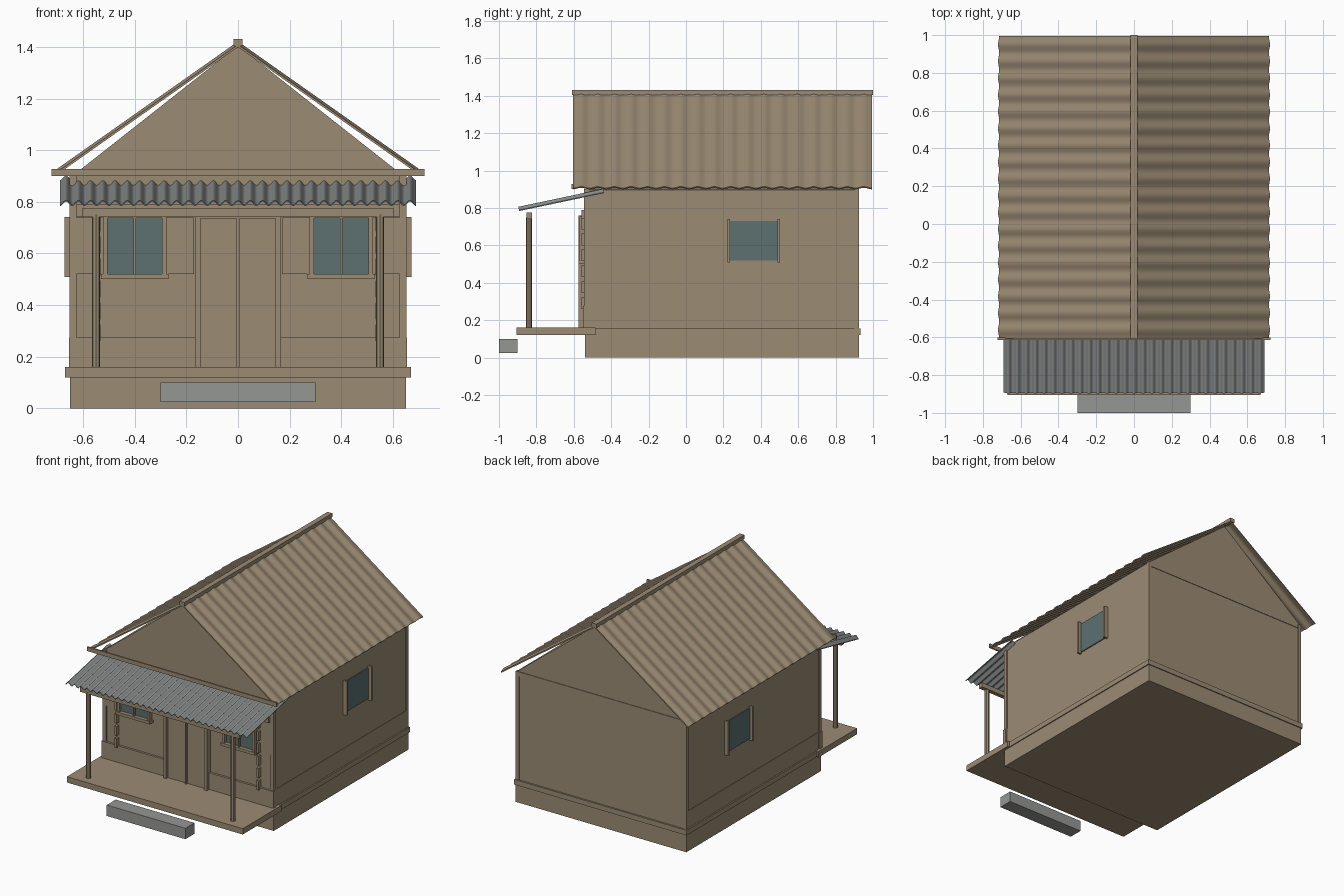
import bpy, bmesh, math
from mathutils import Vector

if "Cube" in bpy.data.objects:
    bpy.data.objects.remove(bpy.data.objects["Cube"])


def material(name, rgb):
    m = bpy.data.materials.new(name)
    m.diffuse_color = (*rgb, 1)
    m.use_nodes = True
    m.node_tree.nodes["Principled BSDF"].inputs["Base Color"].default_value = m.diffuse_color
    return m


TAN = material("tan wood", (0.33, 0.26, 0.175))
STONE = material("grey stone", (0.30, 0.31, 0.295))
METAL = material("grey metal", (0.24, 0.26, 0.25))
GLASS = material("blue grey glass", (0.11, 0.16, 0.16))


def finish(name, bm, mat):
    bmesh.ops.recalc_face_normals(bm, faces=bm.faces[:])
    me = bpy.data.meshes.new(name)
    bm.to_mesh(me)
    bm.free()
    me.materials.append(mat)
    ob = bpy.data.objects.new(name, me)
    bpy.context.collection.objects.link(ob)
    return ob


def box(name, x, y, z, mat=TAN):
    """Box from (min, max) ranges."""
    bm = bmesh.new()
    bmesh.ops.create_cube(bm, size=1)
    for v in bm.verts:
        v.co = [r[0] if c < 0 else r[1] for c, r in zip(v.co, (x, y, z))]
    return finish(name, bm, mat)


def pair(name, x, y, z, mat=TAN):
    """Box and its mirror image across x = 0."""
    box(name + "_right", x, y, z, mat)
    box(name + "_left", (-x[1], -x[0]), y, z, mat)


def corrugated(name, start, along, down, waves, amp, thick, mat):
    """Wavy sheet: waves repeat along one edge, ridges run down the other."""
    start, along, down = Vector(start), Vector(along), Vector(down)
    n = along.cross(down).normalized()
    if n.z < 0:
        n = -n
    bm = bmesh.new()
    steps, rings = waves * 10, []
    for i in range(steps + 1):
        t = i / steps
        w = -amp * math.cos(2 * math.pi * waves * t)
        p = start + along * t
        rings.append([bm.verts.new(q) for q in (
            p + n * w, p + down + n * w,
            p + down + n * (w - thick), p + n * (w - thick))])
    for a, b in zip(rings, rings[1:]):
        for k in range(4):
            bm.faces.new((a[k], a[(k + 1) % 4], b[(k + 1) % 4], b[k]))
    bm.faces.new(rings[0])
    bm.faces.new(rings[-1])
    ob = finish(name, bm, mat)
    bpy.ops.object.select_all(action='DESELECT')
    ob.select_set(True)
    bpy.context.view_layer.objects.active = ob
    bpy.ops.object.shade_smooth_by_angle(angle=math.radians(40))


# Foundation, ledge, porch floor and step
box("foundation", (-0.65, 0.65), (-0.54, 0.925), (0, 0.13))
box("foundation_ledge", (-0.657, 0.657), (-0.54, 0.932), (0.12, 0.155))
box("porch_floor", (-0.67, 0.67), (-0.905, -0.485), (0.12, 0.16))
box("front_step", (-0.3, 0.3), (-1.0, -0.902), (0.025, 0.1), STONE)

# Walls, lower cladding, corner boards and top plates
box("walls", (-0.645, 0.645), (-0.535, 0.92), (0.15, 0.9))
pair("side_lower_band", (0.64, 0.648), (-0.53, 0.915), (0.155, 0.275))
pair("front_lower_band", (0.165, 0.655), (-0.55, -0.525), (0.16, 0.275))
pair("front_corner_board", (0.625, 0.652), (-0.545, -0.518), (0.155, 0.9))
pair("back_corner_board", (0.625, 0.65), (0.9, 0.925), (0.155, 0.9))
box("back_top_plate", (-0.63, 0.63), (0.91, 0.924), (0.87, 0.9))
pair("front_wall_panel", (0.17, 0.625), (-0.541, -0.53), (0.52, 0.74))

# Solid gable under the roof sheets
bm = bmesh.new()
front = [bm.verts.new((x, -0.535, z)) for x, z in ((-0.648, 0.895), (0.648, 0.895), (0, 1.405))]
face = bm.faces.new(front)
ext = bmesh.ops.extrude_face_region(bm, geom=[face])["geom"]
bmesh.ops.translate(bm, vec=(0, 1.455, 0), verts=[g for g in ext if isinstance(g, bmesh.types.BMVert)])
if not any(f.normal.y < -0.9 for f in bm.faces if all(v in front for v in f.verts)):
    bm.normal_update()
if len([f for f in bm.faces if set(f.verts) == set(front)]) == 0:
    bm.faces.new(front)
finish("gable", bm, TAN)

# Main roof, ridge cap and front fascia
for side, s in (("right", 1), ("left", -1)):
    corrugated("main_roof_" + side, (0, -0.605, 1.415), (0, 1.6, 0),
               (s * 0.717, 0, -0.505), 18, 0.005, 0.008, TAN)
box("ridge_cap", (-0.018, 0.018), (-0.61, 1.0), (1.403, 1.43))
box("front_fascia", (-0.722, 0.722), (-0.613, -0.602), (0.9, 0.928))

# Porch roof, beam and posts
corrugated("porch_roof", (-0.69, -0.895, 0.797), (1.38, 0, 0),
           (0, 0.455, 0.096), 29, 0.009, 0.005, METAL)
box("porch_beam", (-0.605, 0.605), (-0.853, -0.823), (0.742, 0.775))
for side, s in (("right", 1), ("left", -1)):
    for label, r, z0, z1 in (("post", 0.016, 0.16, 0.75),):
        bm = bmesh.new()
        bmesh.ops.create_cone(bm, cap_ends=True, segments=8, radius1=r, radius2=r, depth=z1 - z0)
        bmesh.ops.translate(bm, vec=(s * 0.55, -0.84, (z0 + z1) / 2), verts=bm.verts[:])
        finish("porch_" + label + "_" + side, bm, TAN)

# Wall beam and short pilaster blocks behind the posts
box("wall_beam", (-0.625, 0.625), (-0.56, -0.53), (0.742, 0.79))
for i in range(6):
    z = 0.26 + i * 0.085
    pair("pilaster_block_%d" % i, (0.533, 0.55), (-0.56, -0.535), (z, z + 0.065))

# Double door with frame
pair("door_leaf", (0.004, 0.146), (-0.555, -0.53), (0.16, 0.735))
box("door_middle_strip", (-0.005, 0.005), (-0.572, -0.53), (0.16, 0.735))
pair("door_jamb", (0.145, 0.166), (-0.575, -0.53), (0.16, 0.742))
box("door_head", (-0.166, 0.166), (-0.575, -0.53), (0.735, 0.76))

# Front windows
pair("front_window_glass", (0.295, 0.505), (-0.549, -0.53), (0.52, 0.738), GLASS)
pair("front_window_mullion", (0.395, 0.404), (-0.565, -0.53), (0.52, 0.738))
pair("front_window_inner_stile", (0.277, 0.295), (-0.57, -0.53), (0.51, 0.75))
pair("front_window_outer_stile", (0.505, 0.523), (-0.57, -0.53), (0.51, 0.75))
pair("front_window_sill", (0.27, 0.53), (-0.575, -0.53), (0.5, 0.52))
pair("front_window_head", (0.277, 0.523), (-0.57, -0.53), (0.738, 0.755))

# Side windows
pair("side_window_glass", (0.64, 0.652), (0.235, 0.49), (0.518, 0.73), GLASS)
pair("side_window_front_stile", (0.64, 0.673), (0.222, 0.236), (0.508, 0.742))
pair("side_window_back_stile", (0.64, 0.673), (0.489, 0.503), (0.508, 0.742))
